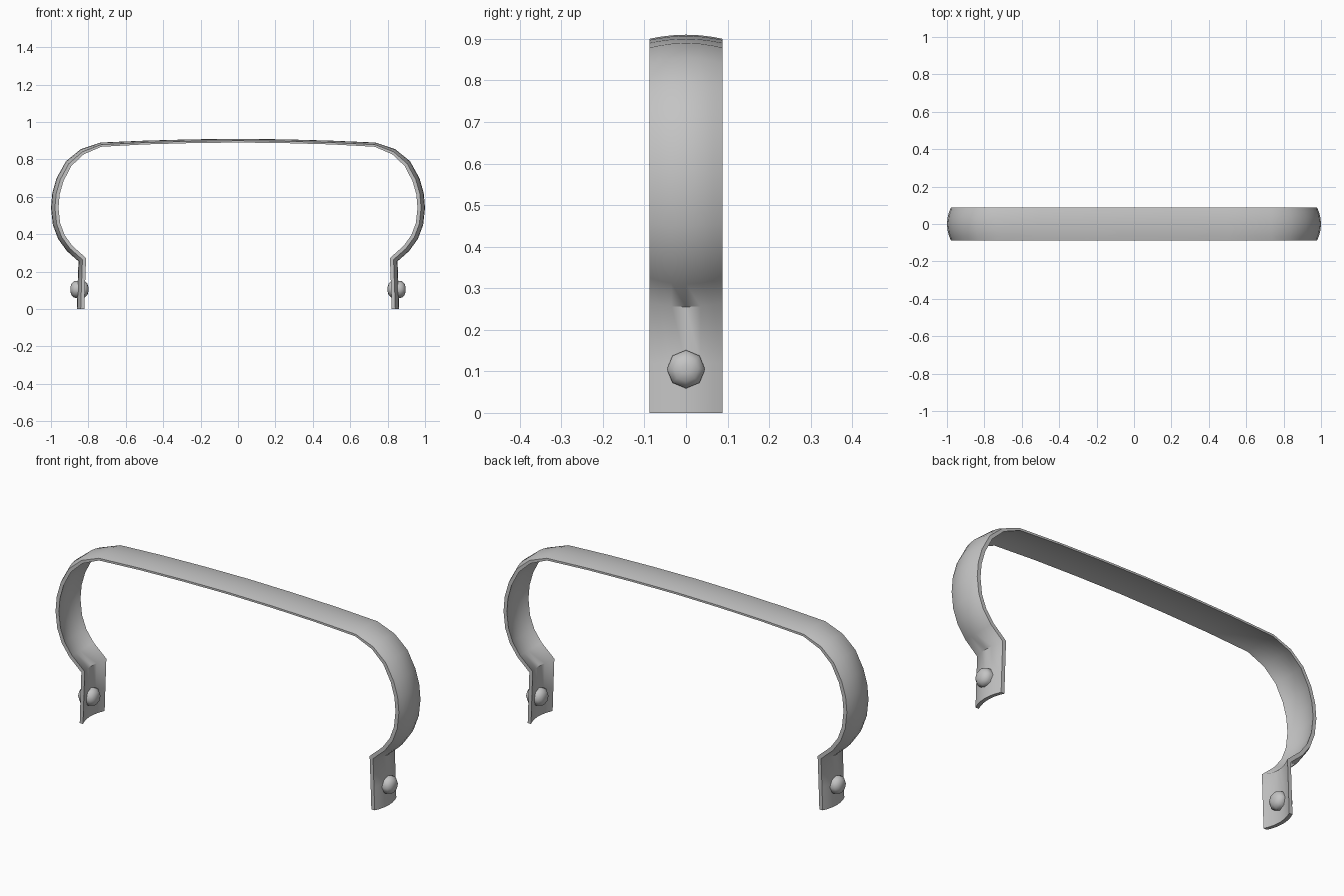
import bpy, bmesh, math
from mathutils import Vector

cube = bpy.data.objects.get("Cube")
if cube:
    bpy.data.objects.remove(cube, do_unlink=True)

metal = bpy.data.materials.new("grey metal")
metal.use_nodes = True
grey = (0.55, 0.55, 0.55, 1)
metal.diffuse_color = grey
metal.node_tree.nodes["Principled BSDF"].inputs["Base Color"].default_value = grey


def loft(name, rings, angle):
    """Skin a list of equal closed rings and cap both ends."""
    bm = bmesh.new()
    loops = [[bm.verts.new(p) for p in ring] for ring in rings]
    n = len(loops[0])
    for a, b in zip(loops, loops[1:]):
        for i in range(n):
            j = (i + 1) % n
            bm.faces.new((a[i], a[j], b[j], b[i]))
    bm.faces.new(loops[0])
    bm.faces.new(loops[-1])
    bmesh.ops.recalc_face_normals(bm, faces=bm.faces)
    mesh = bpy.data.meshes.new(name)
    bm.to_mesh(mesh)
    bm.free()
    mesh.materials.append(metal)
    obj = bpy.data.objects.new(name, mesh)
    bpy.context.collection.objects.link(obj)
    bpy.ops.object.select_all(action='DESELECT')
    obj.select_set(True)
    bpy.context.view_layer.objects.active = obj
    bpy.ops.object.shade_smooth_by_angle(angle=math.radians(angle))
    return obj


# Outer centre line of the strap, from the middle of the top to one foot
half = [(0, .91), (.25, .907), (.5, .9), (.735, .89), (.84, .855), (.92, .79),
        (.97, .7), (.993, .62), (1, .54), (.99, .45), (.962, .375),
        (.915, .31), (.853, .255), (.858, .12), (.862, 0)]
path = [Vector((-x, z)) for x, z in reversed(half[1:])] + [Vector(p) for p in half]


def outward(a, b):
    t = (b - a).normalized()
    return Vector((-t.y, t.x))


# Bowed strap section, flatter along the top than down the sides
across = [-.088, -.065, -.035, 0, .035, .065, .088]
rings = []
for i, p in enumerate(path):
    n0 = outward(path[max(i - 1, 0)], path[max(i, 1)])
    n1 = outward(path[min(i, len(path) - 2)], path[min(i + 1, len(path) - 1)])
    m = (n0 + n1).normalized()
    m /= max(m.dot(n0), .6)
    side = min(max((abs(p.x) - .7) / .25, 0), 1) if p.y > .5 else 1
    bow, thick = .01 + .011 * side, .01 + .009 * side
    ring = []
    for y in across:
        d = -bow * (y / .088) ** 2
        ring.append((p.x + m.x * d, y, max(p.y + m.y * d, 0)))
    for y in reversed(across):
        d = -bow * (y / .088) ** 2 - thick
        ring.append((p.x + m.x * d, y, max(p.y + m.y * d, 0)))
    rings.append(ring)
loft("handle_strap", rings, 50)

# Domed rivet through each foot
profile = [(-.048, .012), (-.043, .03), (-.03, .043), (-.018, .046),
           (.018, .046), (.03, .043), (.043, .03), (.048, .012)]
for name, s in (("left_rivet", 1), ("right_rivet", -1)):
    rings = [[(s * (.848 + x), r * math.sin(k * math.tau / 8),
               .105 + r * math.cos(k * math.tau / 8)) for k in range(8)]
             for x, r in profile]
    loft(name, rings, 60)
